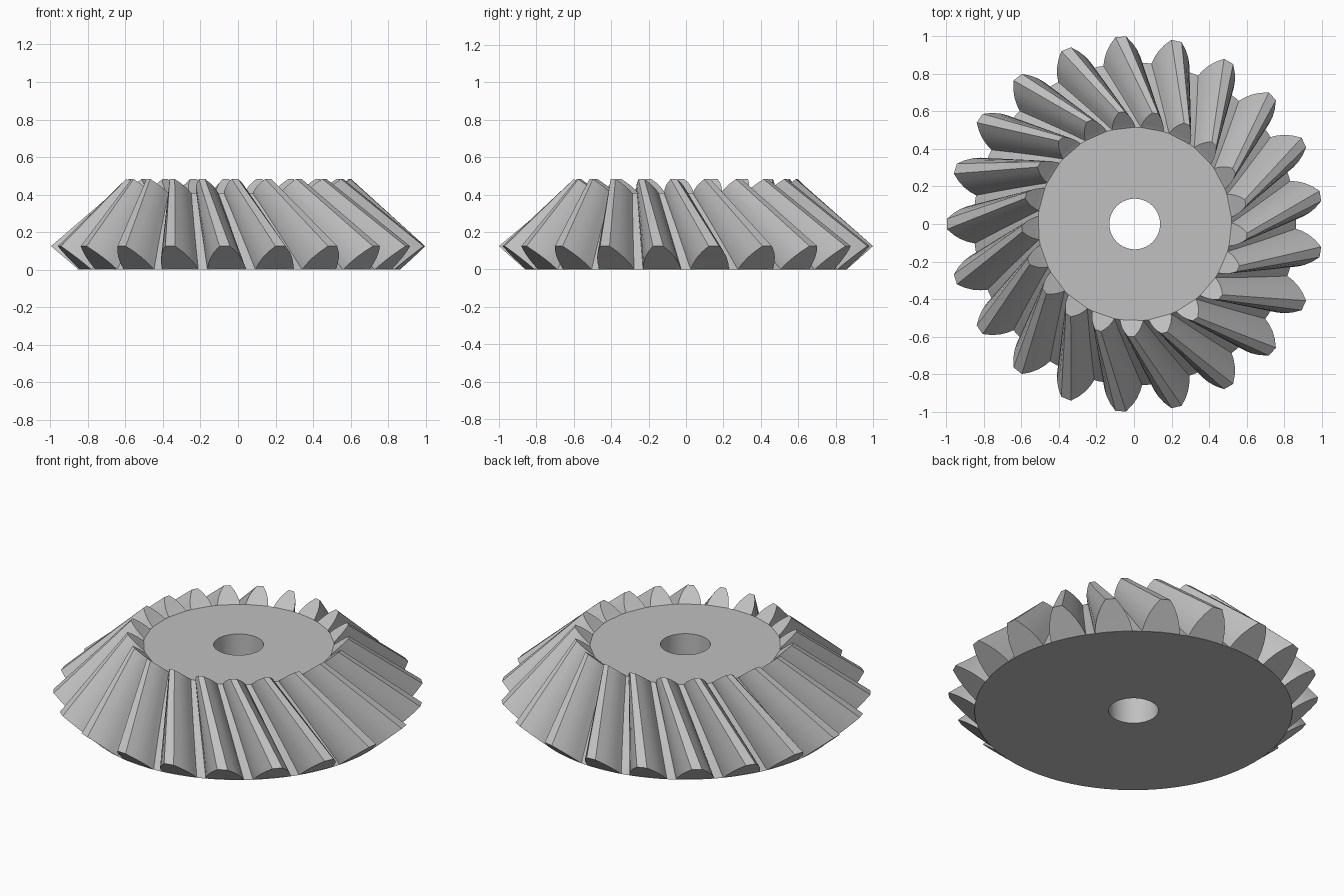
import bpy, bmesh
from math import sin, cos, radians, tau

if "Cube" in bpy.data.objects:
    bpy.data.objects.remove(bpy.data.objects["Cube"])

TEETH = 21
APEX = 1.02            # height of the pitch cone's apex
INNER = 0.6            # scale of the small end about the apex
TWIST = radians(-14.8)
ROOT, TIP, TIP_Z = 0.86, 1.001, 0.125
BORE = 0.135
CENTRE_X = 0.004

steel = bpy.data.materials.new("grey_steel")
steel.use_nodes = True
grey = (0.53, 0.53, 0.53, 1)
steel.diffuse_color = grey
steel.node_tree.nodes["Principled BSDF"].inputs["Base Color"].default_value = grey


def finish(name, bm):
    bmesh.ops.recalc_face_normals(bm, faces=bm.faces)
    mesh = bpy.data.meshes.new(name)
    bm.to_mesh(mesh)
    bm.free()
    mesh.materials.append(steel)
    obj = bpy.data.objects.new(name, mesh)
    obj.location.x = CENTRE_X
    bpy.context.collection.objects.link(obj)
    bpy.ops.object.select_all(action='DESELECT')
    obj.select_set(True)
    bpy.context.view_layer.objects.active = obj
    bpy.ops.object.shade_smooth_by_angle(angle=radians(20))


# Cone-shaped body with a bore, revolved from its section
bm = bmesh.new()
top = APEX * (1 - INNER)
section = [(BORE, 0), (ROOT, 0), (ROOT * INNER, top), (BORE, top)]
SIDES = 84
rings = [[bm.verts.new((r * cos(tau * i / SIDES), r * sin(tau * i / SIDES), z))
          for i in range(SIDES)] for r, z in section]
for a, b in zip(rings, rings[1:] + rings[:1]):
    for i in range(SIDES):
        j = (i + 1) % SIDES
        bm.faces.new((a[i], a[j], b[j], b[i]))
finish("gear_body", bm)

# Tooth section: (height fraction, half width in degrees), rounded flanks and flat land
flank = [(-0.08, 7.0), (0, 6.9), (0.25, 6.1), (0.5, 5.0), (0.75, 3.5), (1, 1.6)]
outline = [(t, -w) for t, w in flank] + [(t, w) for t, w in reversed(flank)]


def tooth_end(bm, angle, scale):
    verts = []
    for t, w in outline:
        r = (ROOT + (TIP - ROOT) * t) * scale
        z = APEX + (TIP_Z * max(t, 0.0) - APEX) * scale
        if t < 0:  # sunk foot stays inside the body
            z += 0.004 if scale == 1 else -0.004
        a = angle + radians(w)
        verts.append(bm.verts.new((r * cos(a), r * sin(a), z)))
    return verts


# Slanted teeth, each running straight from the large end to the small end
bm = bmesh.new()
for k in range(TEETH):
    angle = tau / 2 + tau * k / TEETH
    outer = tooth_end(bm, angle, 1)
    inner = tooth_end(bm, angle + TWIST, INNER)
    n = len(outline)
    for i in range(n):
        j = (i + 1) % n
        bm.faces.new((outer[i], outer[j], inner[j], inner[i]))
    for end in (outer, inner):
        for i in range(n // 2 - 1):
            bm.faces.new((end[i], end[i + 1], end[n - 2 - i], end[n - 1 - i]))
finish("gear_teeth", bm)
